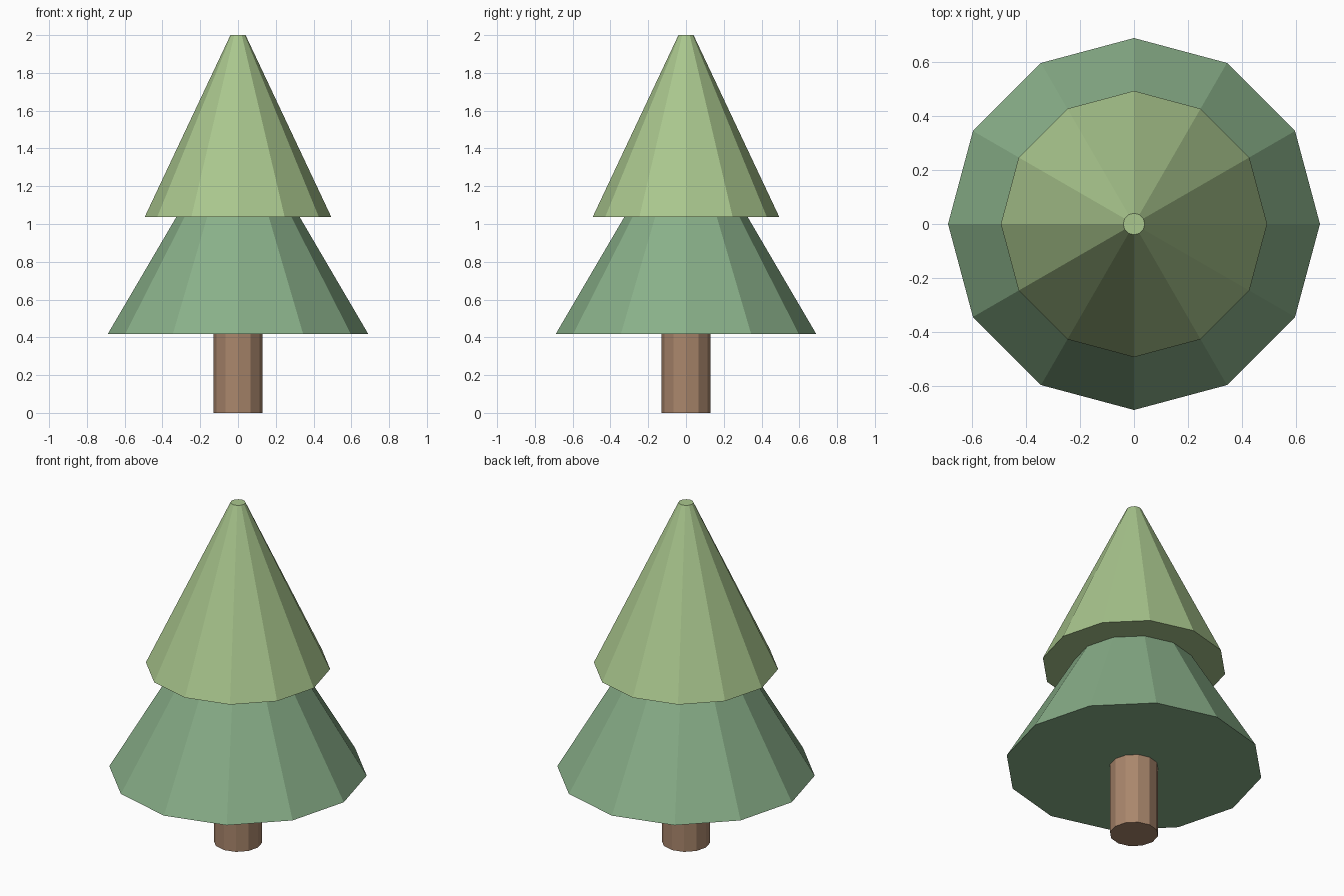
import bpy

if "Cube" in bpy.data.objects:
    bpy.data.objects.remove(bpy.data.objects["Cube"])

SIDES = 12


def material(name, rgb):
    mat = bpy.data.materials.new(name)
    mat.diffuse_color = (*rgb, 1)
    mat.use_nodes = True
    mat.node_tree.nodes["Principled BSDF"].inputs["Base Color"].default_value = mat.diffuse_color
    return mat


def tapered_part(name, r_bottom, r_top, z_bottom, z_top, mat):
    """Flat-shaded, capped 12-sided frustum between two heights."""
    bpy.ops.mesh.primitive_cone_add(
        vertices=SIDES, radius1=r_bottom, radius2=r_top,
        depth=z_top - z_bottom, location=(0, 0, (z_bottom + z_top) / 2))
    obj = bpy.context.object
    obj.name = name
    obj.data.materials.append(mat)
    return obj


bark = material("bark", (0.40, 0.24, 0.15))
dark_green = material("dark_green", (0.25, 0.43, 0.25))
light_green = material("light_green", (0.40, 0.57, 0.27))

# Trunk, slightly sunk into the lower foliage
tapered_part("trunk", 0.13, 0.13, 0.0, 0.44, bark)

# Lower foliage tier, its top tucked inside the upper tier
tapered_part("lower_foliage", 0.69, 0.313, 0.417, 1.06, dark_green)

# Upper foliage tier with a small blunt tip
tapered_part("upper_foliage", 0.494, 0.04, 1.037, 2.0, light_green)
